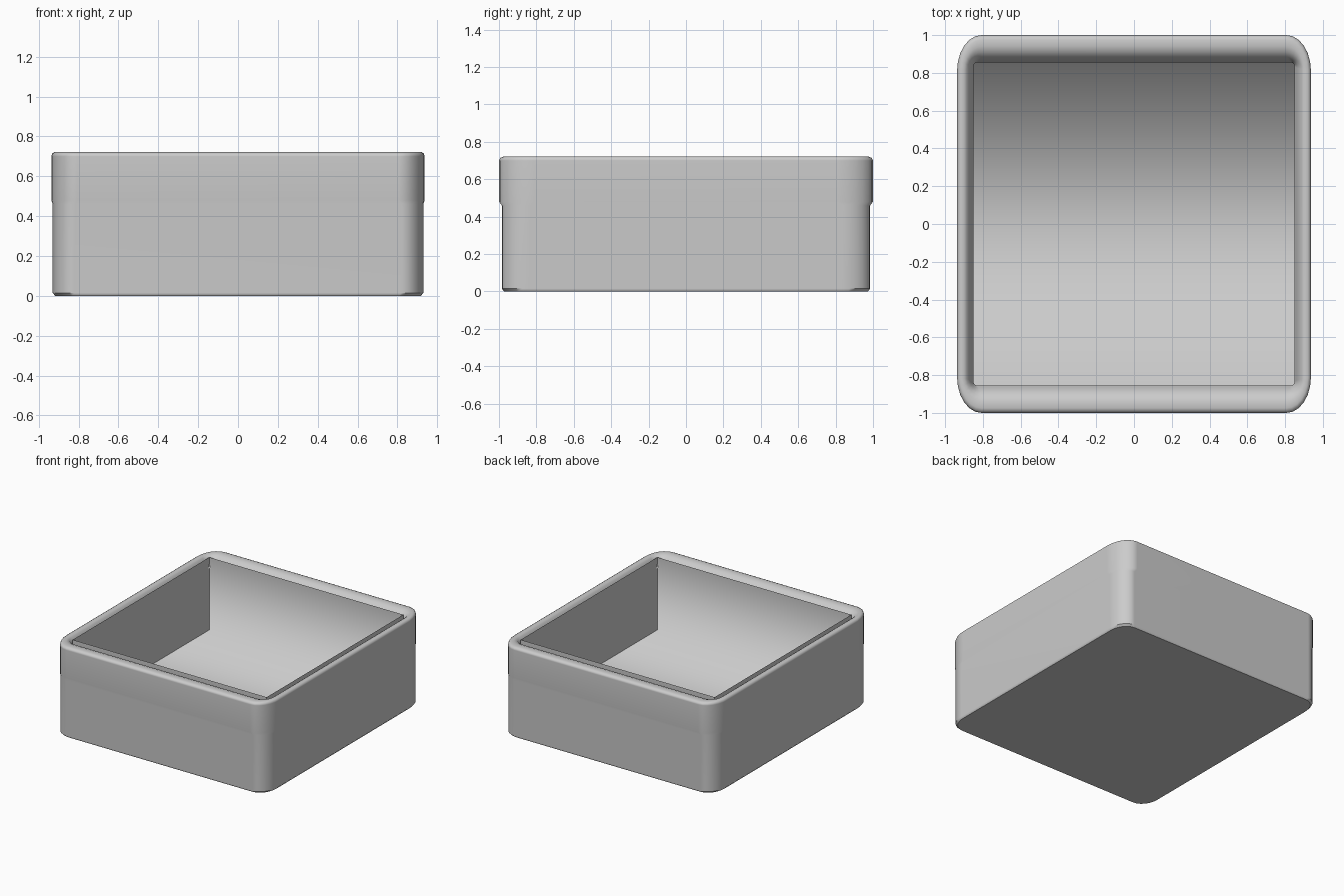
import bpy, bmesh
from math import sin, cos, pi, radians

cube = bpy.data.objects.get("Cube")
if cube:
    bpy.data.objects.remove(cube, do_unlink=True)

grey = bpy.data.materials.new("plain grey")
grey.use_nodes = True
colour = (0.6, 0.6, 0.6, 1)
grey.diffuse_color = colour
grey.node_tree.nodes["Principled BSDF"].inputs["Base Color"].default_value = colour


def rounded_ring(bm, hx, hy, z, rx, ry, steps=6):
    """Rounded rectangle of vertices, counter-clockwise from above."""
    ring = []
    for corner, (sx, sy) in enumerate(((1, 1), (-1, 1), (-1, -1), (1, -1))):
        for i in range(steps + 1):
            a = (corner + i / steps) * pi / 2
            ring.append(bm.verts.new((sx * (hx - rx) + rx * cos(a),
                                      sy * (hy - ry) + ry * sin(a), z)))
    return ring


def finish(name, bm):
    for f in bm.faces:
        f.smooth = True
    mesh = bpy.data.meshes.new(name)
    bm.to_mesh(mesh)
    bm.free()
    mesh.materials.append(grey)
    obj = bpy.data.objects.new(name, mesh)
    bpy.context.collection.objects.link(obj)
    return obj


# Outer shell: base, slightly wider upper band, rounded rim rolling inwards
bm = bmesh.new()
loops = [rounded_ring(bm, *ring) for ring in (
    (0.918, 0.973, 0.0, 0.11, 0.14),
    (0.93, 0.985, 0.015, 0.11, 0.15),
    (0.93, 0.985, 0.46, 0.11, 0.15),
    (0.937, 1.0, 0.48, 0.13, 0.19),
    (0.937, 1.0, 0.70, 0.13, 0.19),
    (0.932, 0.992, 0.714, 0.125, 0.18),
    (0.92, 0.975, 0.722, 0.115, 0.16),
    (0.90, 0.94, 0.722, 0.095, 0.12),
    (0.885, 0.91, 0.712, 0.08, 0.09),
    (0.87, 0.885, 0.69, 0.06, 0.06),
    (0.86, 0.868, 0.66, 0.04, 0.04),
    (0.85, 0.855, 0.63, 0.02, 0.02),
)]
for low, high in zip(loops, loops[1:]):
    for i in range(len(low)):
        j = (i + 1) % len(low)
        bm.faces.new((low[i], low[j], high[j], high[i]))
bm.faces.new(loops[0][::-1])
shell = finish("outer_shell", bm)
bpy.context.view_layer.objects.active = shell
shell.select_set(True)
bpy.ops.object.shade_smooth_by_angle(angle=radians(40))
weighted = shell.modifiers.new("flat_walls", 'WEIGHTED_NORMAL')
weighted.keep_sharp = True

# Thin open liner standing inside the rim, facing inwards
LINER_X, LINER_Y, FLOOR, LIP = 0.85, 0.855, 0.14, 0.715
bm = bmesh.new()
bmesh.ops.create_cube(bm, size=2)
for v in bm.verts:
    v.co = (v.co.x * LINER_X, v.co.y * LINER_Y, LIP if v.co.z > 0 else FLOOR)
top = [f for f in bm.faces if f.normal.z > 0.5]
bmesh.ops.delete(bm, geom=top, context='FACES_ONLY')
bmesh.ops.reverse_faces(bm, faces=bm.faces[:])
# Creases everywhere except where front and back walls blend into the floor
for e in bm.edges:
    a, b = (v.co for v in e.verts)
    e.smooth = abs(a.x - b.x) > LINER_X
finish("inner_liner", bm)
